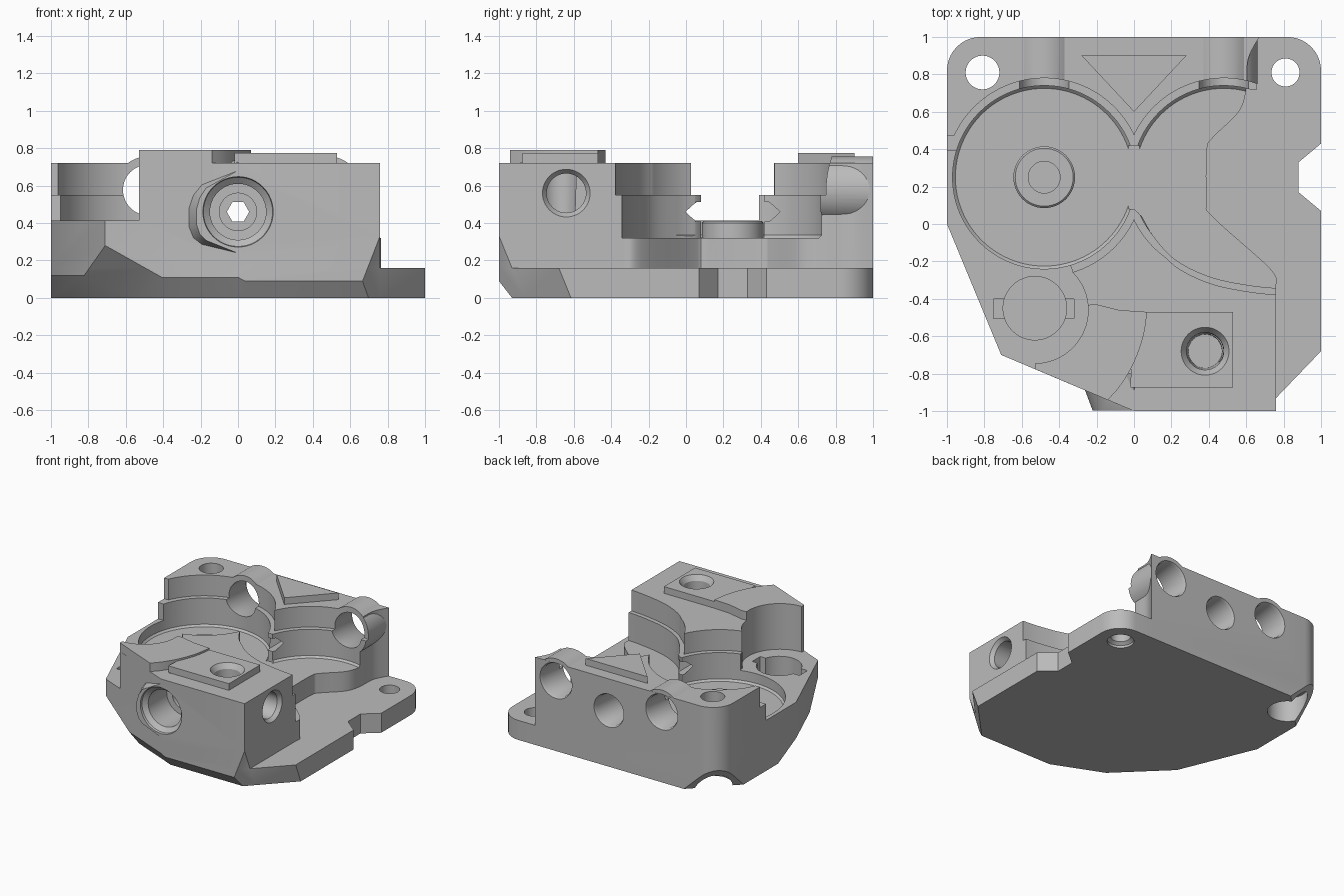
import bpy, bmesh, math
from mathutils import Vector, Matrix

if "Cube" in bpy.data.objects:
    bpy.data.objects.remove(bpy.data.objects["Cube"], do_unlink=True)

grey = bpy.data.materials.new("plain_grey")
grey.use_nodes = True
grey.diffuse_color = (0.5, 0.5, 0.5, 1)
grey.node_tree.nodes["Principled BSDF"].inputs["Base Color"].default_value = grey.diffuse_color


def loft(name, rings):
    """Solid through matching rings of 3D points."""
    bm = bmesh.new()
    loops = [[bm.verts.new(p) for p in ring] for ring in rings]
    n = len(loops[0])
    for a, b in zip(loops, loops[1:]):
        for i in range(n):
            j = (i + 1) % n
            bm.faces.new((a[i], a[j], b[j], b[i]))
    bm.faces.new(loops[0][::-1])
    bm.faces.new(loops[-1])
    bmesh.ops.recalc_face_normals(bm, faces=bm.faces)
    mesh = bpy.data.meshes.new(name)
    bm.to_mesh(mesh)
    bm.free()
    mesh.materials.append(grey)
    obj = bpy.data.objects.new(name, mesh)
    bpy.context.collection.objects.link(obj)
    return obj


def slab(name, pts, z0, z1):
    return loft(name, [[(x, y, z) for x, y in pts] for z in (z0, z1)])


def box(name, x0, x1, y0, y1, z0, z1):
    return slab(name, [(x0, y0), (x1, y0), (x1, y1), (x0, y1)], z0, z1)


def bore(name, start, axis, steps, sides=48):
    """Stepped round solid: steps are (distance along axis, radius)."""
    turn = Vector(axis).to_track_quat('Z', 'Y').to_matrix()
    ring = [math.tau * i / sides for i in range(sides)]
    return loft(name, [[Vector(start) + turn @ Vector((r * math.cos(a), r * math.sin(a), d))
                        for a in ring] for d, r in steps])


def arc(cx, cy, r, a0, a1, n=10):
    return [(cx + r * math.cos(math.radians(a0 + (a1 - a0) * i / n)),
             cy + r * math.sin(math.radians(a0 + (a1 - a0) * i / n))) for i in range(n + 1)]


def smooth(pts, n=6):
    """Catmull-Rom curve through a few points."""
    p = [Vector(q) for q in [pts[0]] + pts + [pts[-1]]]
    out = []
    for a, b, c, d in zip(p, p[1:], p[2:], p[3:]):
        for i in range(n):
            t = i / n
            v = 0.5 * (2 * b + (c - a) * t + (2 * a - 5 * b + 4 * c - d) * t ** 2
                       + (3 * b - a - 3 * c + d) * t ** 3)
            out.append(tuple(v))
    return out + [tuple(pts[-1])]


def combine(target, tool, op):
    mod = target.modifiers.new(tool.name, 'BOOLEAN')
    mod.operation, mod.object, mod.solver = op, tool, 'EXACT'
    bpy.context.view_layer.objects.active = target
    bpy.ops.object.modifier_apply(modifier=mod.name)
    bpy.data.objects.remove(tool, do_unlink=True)


def add(tool):
    combine(housing, tool, 'UNION')


def cut(tool):
    combine(housing, tool, 'DIFFERENCE')


def chamfer(px, py, nx, ny, h, w):
    """Slope the bottom edge through (px, py) facing (nx, ny)."""
    n = Vector((nx, ny, 0)).normalized()
    t = Vector((-n.y, n.x, 0))
    tri = [(-2 * w, -h), (0.4, h + 0.4 * h / w), (0.4, -h)]
    cut(loft("slope", [[Vector((px, py, 0)) + n * u + Vector((0, 0, v)) + t * s for u, v in tri]
                       for s in (-0.9, 0.9)]))


# Main body, stepped in on the right, over a wider mounting plate
left_back = arc(-0.82, 0.82, 0.18, 90, 180)
front = [(-1, 0), (-0.71, -0.70), (0, -1), (0.76, -1)]
right_wall = smooth([(0.76, -0.33), (0.73, -0.24), (0.42, 0.04), (0.39, 0.12), (0.39, 0.39),
                     (0.42, 0.46), (0.56, 0.6), (0.6, 0.72), (0.61, 0.88), (0.67, 1)])
housing = slab("housing", front + right_wall + left_back, 0, 0.72)
plate = (front + [(0.76, -0.93), (1, -0.68), (1, 0.07), (0.88, 0.17), (0.88, 0.33), (1, 0.43)]
         + arc(0.82, 0.82, 0.18, 0, 90) + left_back)
add(slab("mounting_plate", plate, 0, 0.16))

# Sloped bottom edges
chamfer(-0.855, -0.35, -0.70, -0.29, 0.12, 0.09)
chamfer(-0.71, -0.70, -0.7, -0.71, 0.28, 0.2)
chamfer(-0.355, -0.85, -0.3, -0.71, 0.11, 0.08)
chamfer(0.3, -1, 0, -1, 0.09, 0.07)
chamfer(0.88, -0.805, 0.72, -0.69, 0.16, 0.045)
chamfer(-0.947, 0.947, -1, 1, 0.2, 0.15)

# Raised pads on the top
bow = smooth([(0.07, -0.47), (0.05, -0.6), (0, -0.74), (-0.07, -0.86), (-0.14, -0.941)])
add(slab("curved_pad", bow + [(-0.6, -0.746), (-0.4, -0.44), (-0.2, -0.43), (-0.08, -0.46)], 0.6, 0.79))
add(slab("bolt_pad", [(-0.02, -0.875), (0.53, -0.875), (0.53, -0.47), (0, -0.47)], 0.6, 0.775))
add(slab("triangle_pad", [(-0.28, 0.9), (0, 0.6), (0.28, 0.9)], 0.6, 0.775))

# Tube bosses at the back and the inlet boss at the front
for x in (-0.48, 0.48):
    add(bore("tube_boss", (x, 0.72, 0.577), (0, 1, 0), [(0, 0.18), (0.279, 0.18)]))
lobe = [(0, 0.72), (-0.2, 0.61), (-0.24, 0.55), (-0.26, 0.48), (-0.26, 0.38),
        (-0.24, 0.32), (-0.2, 0.28), (0, 0.2), (0.1, 0.46)]
add(loft("inlet_boss", [[(x * s, y, 0.46 + (z - 0.46) * s) for x, z in lobe]
                        for y, s in ((-0.8, 1.1), (-0.88, 1.02), (-0.998, 0.85))]))

# Low shelf at the front left, with a step behind it
cut(slab("shelf_cut", [(-1.2, 0.4), (-0.95, 0.39), (-0.5, 0.25), (-0.33, -0.25), (-0.53, -0.75),
                       (-0.53, -1.1), (-1.2, -1.1)], 0.415, 1))
cut(bore("shelf_arc", (-0.53, -0.46, 0.415), (0, 0, 1), [(0, 0.285), (1, 0.285)], 64))
cut(slab("step_cut", [(-1.2, 0.47), (-0.95, 0.47), (-0.5, 0.25), (-1.2, 0.25)], 0.55, 1))

# Twin gear pocket, wider in its upper level
sweep = smooth([(0.0, 0.08), (0.04, 0.04), (0.1, -0.06), (0.22, -0.19), (0.4, -0.28),
                (0.6, -0.325), (0.8, -0.345), (1.2, -0.36)])
for z, radius, grow in ((0.32, 0.49, 0), (0.55, 0.53, 0.035)):
    for x in (-0.48, 0.48):
        cut(bore("gear_pocket", (x, 0.25, z), (0, 0, 1),
                 [(0, radius - (0.015 if grow == 0 else 0)), (0.015, radius), (1, radius)], 96))
    cut(slab("open_side", [(x, y - grow) for x, y in sweep] + [(1.2, 0.25), (0, 0.25)], z, 1.1))
    cut(box("gear_gap", -0.03, 0.03, 0.08 - grow, 0.42 + grow, z, 1.1))

# Bearing ring on the pocket floor
add(bore("bearing_ring", (-0.48, 0.25, 0.25), (0, 0, 1), [(0, 0.165), (0.15, 0.165), (0.16, 0.155)]))
cut(bore("bearing_hole", (-0.48, 0.25, 0.12), (0, 0, 1), [(0, 0.085), (0.5, 0.085)]))

# Round seat with a cross slot in the shelf
cut(bore("round_seat", (-0.53, -0.45, 0.22), (0, 0, 1), [(0, 0.17), (0.4, 0.17)]))
cut(box("cross_slot", -0.75, -0.32, -0.505, -0.4, 0.27, 0.6))

# Tube bores and the central feed path
for x in (-0.48, 0.48):
    cut(bore("tube_bore", (x, 0.5, 0.577), (0, 1, 0), [(0, 0.135), (0.48, 0.135), (0.52, 0.155)]))
cut(bore("feed_path", (0, -1.1, 0.46), (0, 1, 0), [(0, 0.06), (2.2, 0.06)], 6))
cut(bore("back_inlet", (0, 1.02, 0.46), (0, -1, 0), [(0, 0.145), (0.04, 0.125), (0.32, 0.125)]))
cut(bore("front_inlet", (0, -1.01, 0.46), (0, 1, 0),
         [(0, 0.19), (0.03, 0.185), (0.06, 0.15), (0.3, 0.15), (0.301, 0.1), (0.45, 0.1)]))

# Bolt holes
cut(bore("top_bolt", (0.38, -0.68, 0.785), (0, 0, -1), [(0, 0.135), (0.05, 0.1), (0.4, 0.09)]))
cut(bore("side_bolt", (0.77, -0.64, 0.56), (-1, 0, 0), [(0, 0.135), (0.04, 0.105), (0.36, 0.105)]))
cut(bore("left_mount", (-0.81, 0.81, -0.1), (0, 0, 1),
         [(0, 0.15), (0.3, 0.15), (0.301, 0.09), (1, 0.09)]))
cut(bore("right_mount", (0.81, 0.81, -0.1), (0, 0, 1),
         [(0, 0.1), (0.12, 0.1), (0.14, 0.075), (0.4, 0.075)]))

# Clean up and shade
bm = bmesh.new()
bm.from_mesh(housing.data)
bmesh.ops.remove_doubles(bm, verts=bm.verts, dist=0.0002)
bm.to_mesh(housing.data)
bm.free()
for obj in bpy.context.selected_objects:
    obj.select_set(False)
housing.select_set(True)
bpy.context.view_layer.objects.active = housing
bpy.ops.object.shade_smooth_by_angle(angle=math.radians(30))
